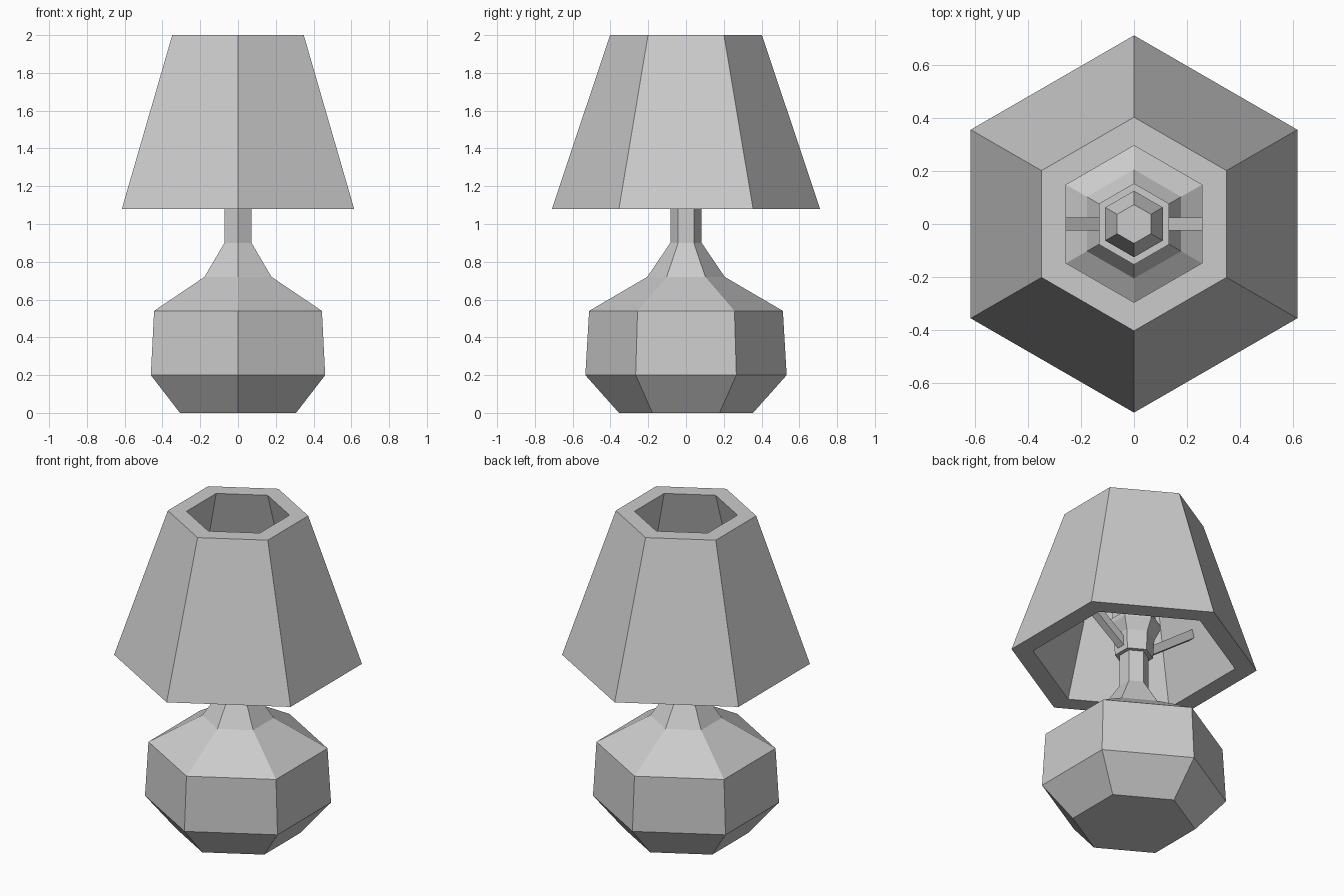
import bpy, bmesh
from math import pi, sin, cos, atan2, hypot
from mathutils import Matrix

if "Cube" in bpy.data.objects:
    bpy.data.objects.remove(bpy.data.objects["Cube"])

SIDES = 6


def lathe(name, profile, closed=False):
    """Hexagonal turning of (radius, z) points, corners pointing along y."""
    bm = bmesh.new()
    rings = [[bm.verts.new((r * sin(2 * pi * i / SIDES), -r * cos(2 * pi * i / SIDES), z))
              for i in range(SIDES)] for r, z in profile]
    pairs = list(zip(rings, rings[1:]))
    if closed:
        pairs.append((rings[-1], rings[0]))
    else:
        bm.faces.new(rings[0])
        bm.faces.new(rings[-1])
    for a, b in pairs:
        for i in range(SIDES):
            j = (i + 1) % SIDES
            bm.faces.new((a[i], a[j], b[j], b[i]))
    return finish(name, bm)


def finish(name, bm):
    bmesh.ops.recalc_face_normals(bm, faces=bm.faces)
    mesh = bpy.data.meshes.new(name)
    bm.to_mesh(mesh)
    bm.free()
    obj = bpy.data.objects.new(name, mesh)
    bpy.context.collection.objects.link(obj)
    return obj


def arm(name, side, start, end, width=0.05):
    """Square bar in the xz plane running from start to end."""
    dx, dz = end[0] - start[0], end[1] - start[1]
    place = (Matrix.Translation((side * (start[0] + end[0]) / 2, 0, (start[1] + end[1]) / 2))
             @ Matrix.Rotation(-side * atan2(dz, dx), 4, 'Y')
             @ Matrix.Diagonal((hypot(dx, dz), width, width, 1)))
    bm = bmesh.new()
    bmesh.ops.create_cube(bm, size=1, matrix=place)
    return finish(name, bm)


# Faceted body with neck
lathe("lamp_base", [(0.355, 0), (0.533, 0.2), (0.513, 0.54), (0.205, 0.72),
                    (0.083, 0.9), (0.083, 1.12)])

# Socket with flared cup
lathe("socket", [(0.11, 1.10), (0.118, 1.22), (0.153, 1.29), (0.153, 1.32)])

# Bulb
lathe("bulb", [(0.125, 1.31), (0.125, 1.38), (0.073, 1.50)])

# Thick open shade
lathe("shade", [(0.71, 1.08), (0.402, 2.0), (0.295, 2.0), (0.585, 1.08)], closed=True)

# Arms holding the shade
for side, label in ((-1, "left"), (1, "right")):
    arm("shade_arm_" + label, side, (0.08, 1.15), (0.45, 1.42))
